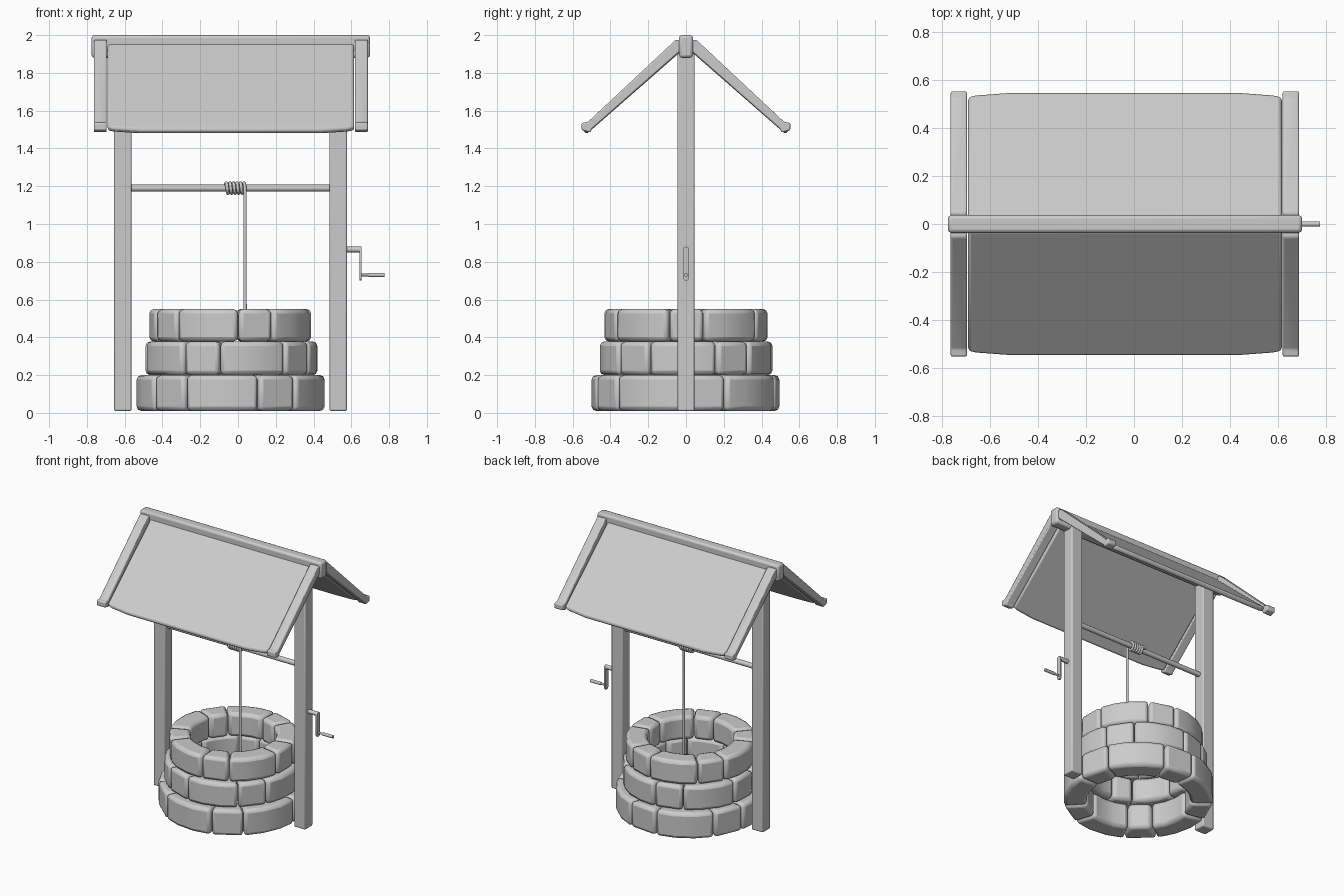
import bpy, bmesh
from math import sin, cos, pi, radians
from mathutils import Vector

if "Cube" in bpy.data.objects:
    bpy.data.objects.remove(bpy.data.objects["Cube"])

CX = -0.038  # centre of the well shaft and frame


def finish(name, bm, bevel=0.0, segs=2, angle=30, mirror=None):
    bmesh.ops.recalc_face_normals(bm, faces=bm.faces)
    me = bpy.data.meshes.new(name)
    bm.to_mesh(me)
    bm.free()
    ob = bpy.data.objects.new(name, me)
    bpy.context.collection.objects.link(ob)
    if bevel:
        m = ob.modifiers.new("bevel", 'BEVEL')
        m.width, m.segments = bevel, segs
        m.limit_method, m.angle_limit = 'ANGLE', radians(angle)
    if mirror is not None:
        m = ob.modifiers.new("mirror", 'MIRROR')
        m.use_axis = [i == mirror for i in range(3)]
    bpy.context.view_layer.objects.active = ob
    ob.select_set(True)
    bpy.ops.object.shade_smooth_by_angle(angle=radians(35))
    ob.select_set(False)
    return ob


def prism(name, pts, vec, **kw):
    bm = bmesh.new()
    f = bm.faces.new([bm.verts.new(p) for p in pts])
    new = bmesh.ops.extrude_face_region(bm, geom=[f], use_keep_orig=True)["geom"]
    bmesh.ops.translate(bm, vec=vec, verts=[v for v in new if isinstance(v, bmesh.types.BMVert)])
    return finish(name, bm, **kw)


def box(name, x0, x1, y0, y1, z0, z1, **kw):
    return prism(name, [(x0, y0, z0), (x1, y0, z0), (x1, y1, z0), (x0, y1, z0)],
                 (0, 0, z1 - z0), **kw)


def rod_x(name, x0, x1, y, z, r, n=12):
    ring = [(x0, y + r * cos(2 * pi * i / n), z + r * sin(2 * pi * i / n)) for i in range(n)]
    return prism(name, ring, (x1 - x0, 0, 0))


# Stone: a wedge of a ring, angles measured from the front
def stone(name, a0, a1, r0, r1, z0, z1, n):
    angs = [radians(a0 + (a1 - a0) * i / n) for i in range(n + 1)]
    pt = lambda r, a: (CX + r * sin(a), -r * cos(a), z0)
    pts = [pt(r1, a) for a in angs] + [pt(r0, a) for a in reversed(angs)]
    prism(name, pts, (0, 0, z1 - z0), bevel=0.024)


# Stone courses: five long and five short stones each
courses = [("bottom", -29, 0.345, 0.50, 0.01, 0.20),
           ("middle", -7.5, 0.31, 0.46, 0.20, 0.378),
           ("top", -41, 0.29, 0.435, 0.378, 0.55)]
for row, start, r0, r1, z0, z1 in courses:
    for k in range(5):
        a = start + 72 * k
        stone(f"{row}_long_stone", a + .3, a + 46.2, r0, r1, z0, z1, 3)
        stone(f"{row}_short_stone", a + 46.8, a + 71.7, r0, r1, z0, z1, 1)

# Posts and ridge beam
for name, x in (("left_post", -0.61), ("right_post", 0.531)):
    box(name, x - 0.046, x + 0.046, -0.045, 0.045, 0.01, 1.93, bevel=0.008)
box("ridge_beam", -0.775, 0.70, -0.037, 0.037, 1.88, 2.0, bevel=0.015)

# Roof panels with clipped lower corners
slope = lambda x, t: (x, 0.03 + 0.52 * t, 1.957 - 0.455 * t)
outline = [(-0.69, 0), (0.615, 0), (0.615, 0.965), (0.58, 0.98), (0.44, 1),
           (-0.52, 1), (-0.66, 0.98), (-0.69, 0.965)]
normal = Vector((0, 0.455, 0.52)).normalized()
prism("roof_panel", [slope(*p) for p in outline], normal * -0.035, bevel=0.012, angle=40, mirror=1)

# Rafters at the gable ends, with a blunt foot
foot = [(0.03, 1.975), (0.055, 1.975), (0.52, 1.54), (0.552, 1.535), (0.552, 1.497),
        (0.508, 1.484), (0.496, 1.505), (0.03, 1.915)]
for name, x0, x1 in (("left_rafter", -0.763, -0.695), ("right_rafter", 0.619, 0.687)):
    prism(name, [(x0, y, z) for y, z in foot], (x1 - x0, 0, 0), bevel=0.007, mirror=1)

# Axle
rod_x("axle", -0.57, 0.49, 0, 1.19, 0.018)

# Rope: coil round the axle, then a hanging length
turns, per = 5.5, 16
n = int(turns * per)
path = []
for i in range(n + 1):
    a = 2 * pi * i / per
    path.append((-0.067 + 0.104 * i / n, 0.027 * cos(a), 1.19 + 0.027 * sin(a)))
path.append((0.038, -0.027, 0.3))
cu = bpy.data.curves.new("rope", 'CURVE')
cu.dimensions = '3D'
cu.bevel_depth, cu.bevel_resolution, cu.use_fill_caps = 0.009, 2, True
sp = cu.splines.new('POLY')
sp.points.add(len(path) - 1)
for p, co in zip(sp.points, path):
    p.co = (*co, 1)
    p.radius = 1
bpy.context.collection.objects.link(bpy.data.objects.new("rope", cu))

# Crank: shaft, flat rounded arm, grip
rod_x("crank_shaft", 0.56, 0.652, 0, 0.865, 0.015)
arm = [(0.643, 0.017 * cos(a), zc + 0.017 * sin(a))
       for zc, s in ((0.863, 0), (0.717, pi)) for a in [s + pi * i / 6 for i in range(7)]]
prism("crank_arm", arm, (0.012, 0, 0))
rod_x("crank_pin", 0.65, 0.70, 0, 0.73, 0.007)
rod_x("crank_grip", 0.69, 0.775, 0, 0.73, 0.011)
